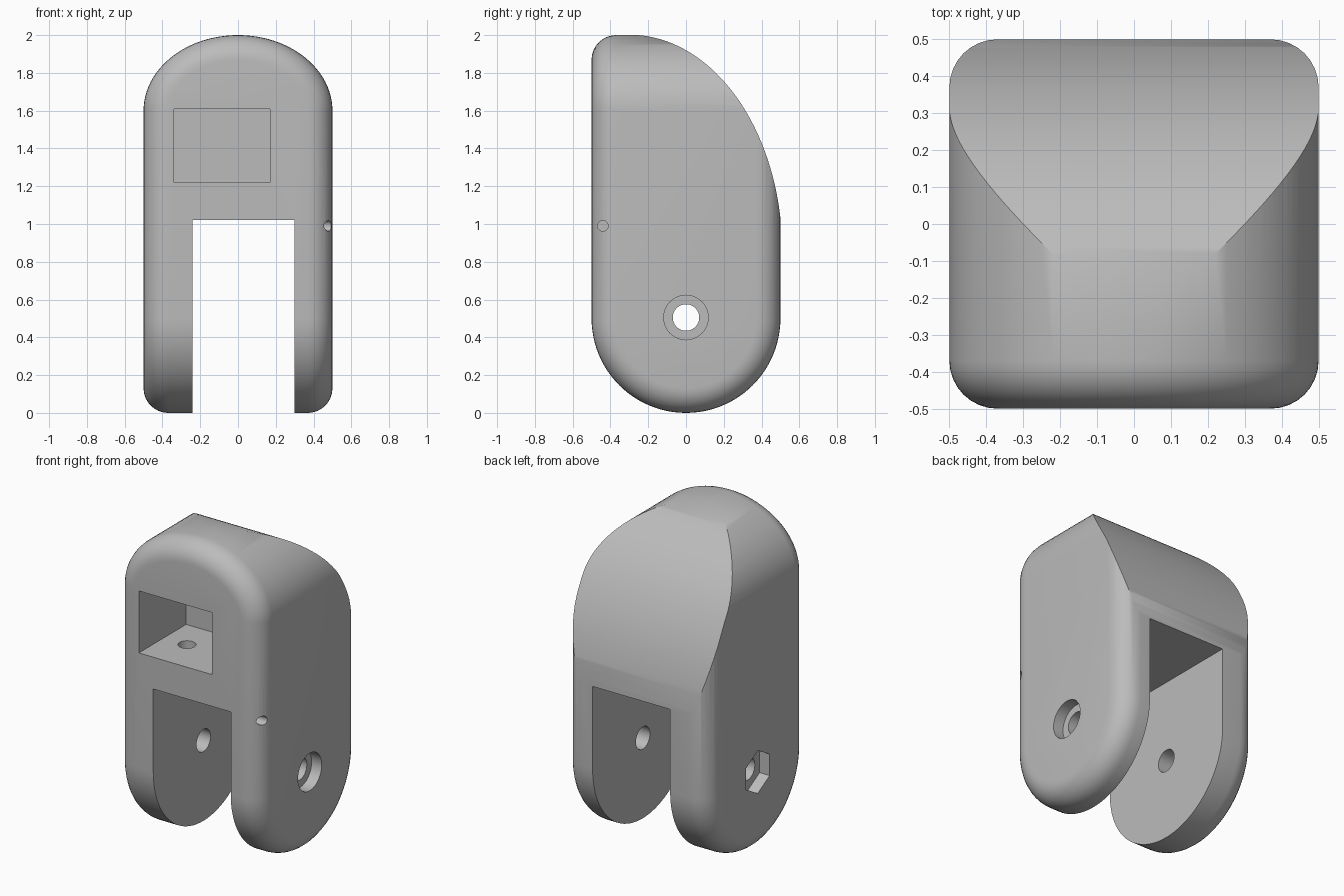
import bpy, bmesh, math
from mathutils import Vector

old = bpy.data.objects.get("Cube")
if old:
    bpy.data.objects.remove(old, do_unlink=True)

grey = bpy.data.materials.new("matte_grey")
grey.use_nodes = True
colour = (0.5, 0.5, 0.5, 1)
grey.diffuse_color = colour
grey.node_tree.nodes["Principled BSDF"].inputs["Base Color"].default_value = colour


def prism(name, outline, axis, lo, hi):
    """Extrude a closed 2D outline along an axis, from lo to hi."""
    place = {"x": lambda u, v, w: (w, u, v),
             "y": lambda u, v, w: (u, w, v),
             "z": lambda u, v, w: (u, v, w)}[axis]
    bm = bmesh.new()
    base = bm.faces.new([bm.verts.new(place(u, v, lo)) for u, v in outline])
    top = bmesh.ops.extrude_face_region(bm, geom=[base])
    step = Vector(place(0, 0, hi - lo))
    moved = [g for g in top["geom"] if isinstance(g, bmesh.types.BMVert)]
    bmesh.ops.translate(bm, verts=moved, vec=step)
    bmesh.ops.recalc_face_normals(bm, faces=bm.faces)
    mesh = bpy.data.meshes.new(name)
    bm.to_mesh(mesh)
    bm.free()
    mesh.materials.append(grey)
    obj = bpy.data.objects.new(name, mesh)
    bpy.context.collection.objects.link(obj)
    return obj


def arc(cu, cv, ru, rv, start, end, steps):
    angles = [math.radians(start + (end - start) * i / steps) for i in range(steps + 1)]
    return [(cu + ru * math.cos(a), cv + rv * math.sin(a)) for a in angles]


def circle(cu, cv, r, sides=32, turn=0):
    return arc(cu, cv, r, r, turn, turn + 360, sides)[:-1]


def rect(u0, v0, u1, v1):
    return [(u0, v0), (u1, v0), (u1, v1), (u0, v1)]


def apply(obj, mod):
    bpy.context.view_layer.objects.active = obj
    bpy.ops.object.modifier_apply(modifier=mod.name)


def combine(obj, tool, operation="DIFFERENCE"):
    mod = obj.modifiers.new("cut", "BOOLEAN")
    mod.operation = operation
    mod.solver = "EXACT"
    mod.object = tool
    apply(obj, mod)
    bpy.data.objects.remove(tool, do_unlink=True)


# Body: arched front outline crossed with a round-bottomed side outline
body = prism("clevis_body", arc(0, 1.6, 0.5, 0.4, 0, 180, 48) + [(-0.5, -0.1), (0.5, -0.1)],
             "y", -0.6, 0.6)
side = prism("side_outline", arc(0, 0.5, 0.5, 0.5, 180, 360, 48) + [(0.5, 2.1), (-0.5, 2.1)],
             "x", -0.6, 0.6)
combine(body, side, "INTERSECT")

# Rounded rim all the way around
bevel = body.modifiers.new("rim", "BEVEL")
bevel.width = 0.13
bevel.segments = 8
bevel.limit_method = "ANGLE"
bevel.angle_limit = math.radians(60)
bevel.use_clamp_overlap = False
apply(body, bevel)

# Curved back slope, sharp edged
slope_start = math.degrees(math.asin(0.17 / 1.152))
slope = arc(-0.3, 0.85, 0.81, 1.152, slope_start, 90, 48)
combine(body, prism("back_slope", slope + [(-0.3, 2.3), (0.8, 2.3), (0.8, 1.02)], "x", -0.7, 0.7))

# Slot between the legs, and the front pocket with its drain hole
combine(body, prism("leg_slot", rect(-0.24, -0.2, 0.3, 1.02), "y", -0.7, 0.7))
combine(body, prism("front_pocket", rect(-0.34, 1.22, 0.17, 1.61), "y", -0.7, -0.03))
combine(body, prism("pocket_hole", circle(-0.18, -0.25, 0.052), "z", 0.9, 1.4))

# Pivot hole with round bolt-head recess and hexagonal nut recess
combine(body, prism("pivot_hole", circle(0, 0.505, 0.07), "x", -0.7, 0.7))
combine(body, prism("bolt_recess", circle(0, 0.505, 0.118), "x", 0.43, 0.7))
combine(body, prism("nut_recess", circle(0, 0.505, 0.135, 6, 30), "x", -0.7, -0.43))

# Small pin hole near the front edge
combine(body, prism("pin_hole", circle(-0.44, 0.99, 0.028, 20), "x", 0.25, 0.7))

bpy.ops.object.select_all(action="DESELECT")
body.select_set(True)
bpy.context.view_layer.objects.active = body
bpy.ops.object.shade_smooth_by_angle(angle=math.radians(30))
